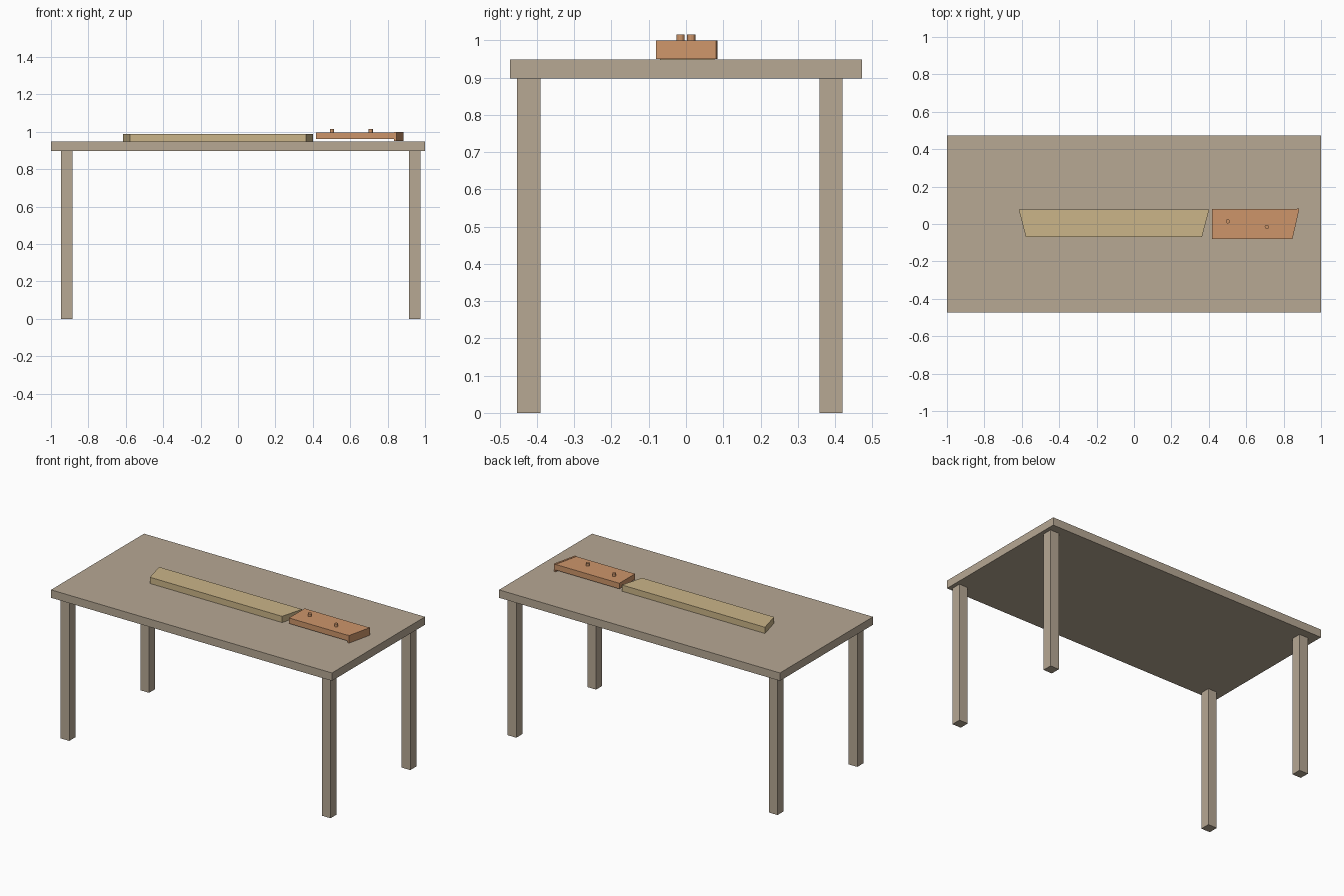
import bpy, bmesh, math

if "Cube" in bpy.data.objects:
    bpy.data.objects.remove(bpy.data.objects["Cube"])


def linear(r, g, b):
    f = lambda c: c / 12.92 if c <= 0.04045 else ((c + 0.055) / 1.055) ** 2.4
    return (f(r / 255), f(g / 255), f(b / 255), 1)


def material(name, rgb):
    m = bpy.data.materials.new(name)
    m.diffuse_color = linear(*rgb)
    m.use_nodes = True
    m.node_tree.nodes["Principled BSDF"].inputs["Base Color"].default_value = m.diffuse_color
    return m


TABLE = material("grey brown wood", (183, 168, 148))
PINE = material("pale wood", (203, 181, 136))
ORANGE = material("orange wood", (205, 149, 106))


def prism(name, outline, z0, z1, mat):
    """Extrude a counter-clockwise plan outline from z0 to z1."""
    bm = bmesh.new()
    low = [bm.verts.new((x, y, z0)) for x, y in outline]
    high = [bm.verts.new((x, y, z1)) for x, y in outline]
    bm.faces.new(low[::-1])
    bm.faces.new(high)
    n = len(outline)
    for i in range(n):
        j = (i + 1) % n
        bm.faces.new((low[i], low[j], high[j], high[i]))
    me = bpy.data.meshes.new(name)
    bm.to_mesh(me)
    bm.free()
    me.materials.append(mat)
    ob = bpy.data.objects.new(name, me)
    bpy.context.collection.objects.link(ob)
    return ob


def box(name, x0, x1, y0, y1, z0, z1, mat):
    return prism(name, [(x0, y0), (x1, y0), (x1, y1), (x0, y1)], z0, z1, mat)


# Table
box("table_top", -1, 1, -0.473, 0.473, 0.898, 0.949, TABLE)
for side, x in (("left", -0.946), ("right", 0.914)):
    for end, y in (("front", -0.453), ("back", 0.358)):
        box(f"{end}_{side}_leg", x, x + 0.062, y, y + 0.062, 0, 0.898, TABLE)

# Plank with mitred ends
prism("mitred_plank", [(-0.578, -0.07), (0.363, -0.07), (0.402, 0.077), (-0.616, 0.077)],
      0.949, 0.989, PINE)

# Mitre jig: raised slab, slanted end fence and two round pegs
prism("jig_slab", [(0.418, -0.079), (0.835, -0.079), (0.873, 0.081), (0.418, 0.081)],
      0.961, 0.997, ORANGE)
prism("jig_fence", [(0.835, -0.079), (0.847, -0.081), (0.884, 0.081), (0.872, 0.084)],
      0.95, 0.999, ORANGE)
for i, (x, y) in enumerate(((0.502, 0.014), (0.71, -0.015))):
    ring = [(x + 0.011 * math.cos(k * math.tau / 16), y + 0.011 * math.sin(k * math.tau / 16))
            for k in range(16)]
    prism(f"peg_{i + 1}", ring, 0.99, 1.015, ORANGE)
